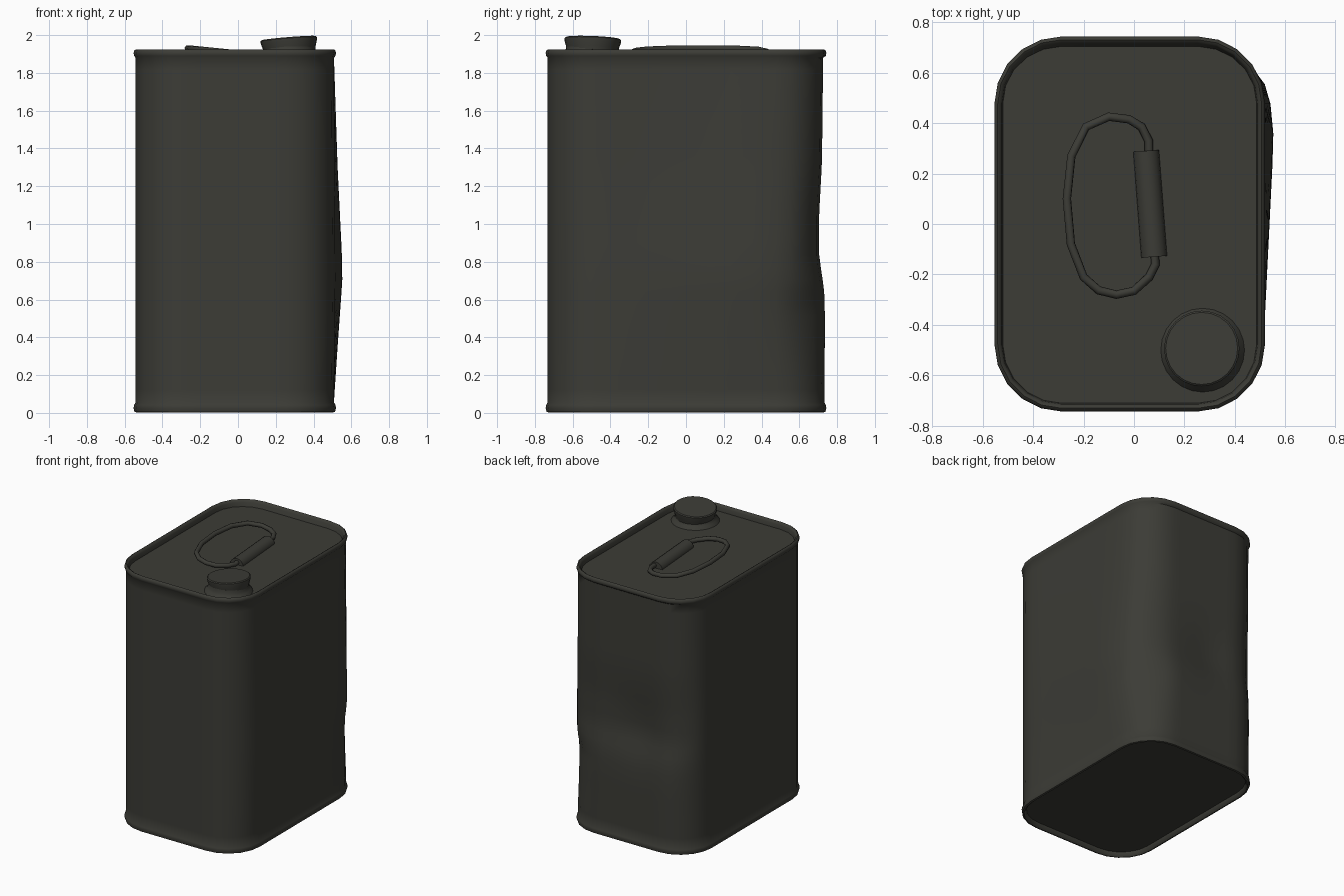
import bpy, bmesh, math
from mathutils import Vector, Matrix

if "Cube" in bpy.data.objects:
    bpy.data.objects.remove(bpy.data.objects["Cube"])

paint = bpy.data.materials.new("dark_olive_grey")
paint.diffuse_color = (0.045, 0.045, 0.037, 1)
paint.use_nodes = True
paint.node_tree.nodes["Principled BSDF"].inputs["Base Color"].default_value = paint.diffuse_color


def finish(obj, angle=40):
    obj.data.materials.append(paint)
    bpy.ops.object.select_all(action='DESELECT')
    obj.select_set(True)
    bpy.context.view_layer.objects.active = obj
    bpy.ops.object.shade_smooth_by_angle(angle=math.radians(angle))


def mesh_object(name, bm):
    bmesh.ops.recalc_face_normals(bm, faces=bm.faces)
    me = bpy.data.meshes.new(name)
    bm.to_mesh(me)
    bm.free()
    obj = bpy.data.objects.new(name, me)
    bpy.context.collection.objects.link(obj)
    return obj


def loft(name, rings, matrix=Matrix()):
    # skin a stack of equal rings and close both ends
    bm = bmesh.new()
    vs = [[bm.verts.new(matrix @ Vector(p)) for p in r] for r in rings]
    n = len(vs[0])
    for a, b in zip(vs, vs[1:]):
        for i in range(n):
            bm.faces.new((a[i], a[(i + 1) % n], b[(i + 1) % n], b[i]))
    bm.faces.new(vs[0][::-1])
    bm.faces.new(vs[-1])
    return mesh_object(name, bm)


# rounded rectangle outline with subdivided sides
CX, HX, HY, R, SEG, SIDE = -0.017, 0.525, 0.732, 0.255, 5, 8


def outline(off):
    pts = []
    for k, (sx, sy) in enumerate([(1, 1), (-1, 1), (-1, -1), (1, -1)]):
        for j in range(SEG + 1):
            a = (k + j / SEG) * math.pi / 2
            pts.append((CX + sx * (HX - R) + (R + off) * math.cos(a),
                        sy * (HY - R) + (R + off) * math.sin(a)))
    out = []
    for i, p in enumerate(pts):
        q = pts[(i + 1) % len(pts)]
        steps = SIDE if i % (SEG + 1) == SEG else 1
        out += [(p[0] + (q[0] - p[0]) * s / steps,
                 p[1] + (q[1] - p[1]) * s / steps) for s in range(steps)]
    return out


def interp(table, t):
    for (a, u), (b, v) in zip(table, table[1:]):
        if a <= t <= b:
            return u + (v - u) * (t - a) / (b - a)
    return 0


# bulge on the right side, dent in the back and a pinched back corner
BULGE = [(0.06, 0), (0.35, 0.02), (0.7, 0.046), (0.85, 0.043), (1.3, 0.02), (1.88, 0)]
DENT = [(0.06, 0), (0.5, -0.004), (0.65, 0), (0.83, 0.026), (1.05, 0.027), (1.33, 0.012), (1.88, 0.006)]
BULGE_Y = [(-0.72, 0), (-0.4, 0.2), (0.34, 1), (0.6, 0.45), (0.74, 0)]
PINCH = [(0.1, 0), (0.3, 0.012), (0.57, 0.026), (0.68, 0.008), (0.9, 0.0)]


def battered(x, y, z):
    if x > 0.25 and y > 0.5:
        p = interp(PINCH, z) * min(1, (x - 0.25) / 0.12) * min(1, (y - 0.5) / 0.1)
        x, y = x - 0.7 * p, y - 0.7 * p
    if x > 0.3:
        x += interp(BULGE, z) * interp(BULGE_Y, y) * min(1, (x - 0.3) / 0.15)
    if y > 0.55:
        deep = 0.022 * math.exp(-((x + 0.1) / 0.2) ** 2 - ((z - 0.85) / 0.22) ** 2)
        y -= (interp(DENT, z) + deep) * min(1, (y - 0.55) / 0.15)
    return x, y, z


# can body with rolled rims, recessed lid and base
profile = [(-0.022, 0.035), (-0.018, 0.012), (-0.006, 0.002), (0.006, 0.006), (0.011, 0.025),
           (0.008, 0.042), (0.0, 0.056)]
profile += [(0, 0.056 + (1.88 - 0.056) * i / 28) for i in range(1, 29)]
profile += [(0.008, 1.89), (0.011, 1.905), (0.007, 1.919), (-0.002, 1.925),
            (-0.012, 1.919), (-0.018, 1.907), (-0.022, 1.878)]
finish(loft("can_body", [[battered(x, y, z) for x, y in outline(o)] for o, z in profile]), 50)


def turned(name, prof, matrix, n=24):
    rings = [[(r * math.cos(2 * math.pi * i / n), r * math.sin(2 * math.pi * i / n), z)
              for i in range(n)] for r, z in prof]
    finish(loft(name, rings, matrix))


# flared spout neck and tilted screw cap
tilt = Matrix.Rotation(-0.08, 4, 'Y') @ Matrix.Rotation(-0.04, 4, 'X')
turned("spout_neck", [(0.17, 1.87), (0.165, 1.88), (0.148, 1.897), (0.138, 1.915), (0.135, 1.94)],
       Matrix.Translation((0.272, -0.5, 0)))
turned("screw_cap", [(0.136, -0.07), (0.14, -0.05), (0.149, -0.02), (0.150, -0.006), (0.143, 0.0)],
       Matrix.Translation((0.268, -0.493, 1.984)) @ tilt)

# wire carrying loop lying on the lid
path = [(0.06, 0.26), (0.058, 0.33), (0.03, 0.385), (-0.02, 0.415), (-0.1, 0.425), (-0.19, 0.385),
        (-0.248, 0.27), (-0.266, 0.1), (-0.25, -0.08), (-0.2, -0.21), (-0.14, -0.263),
        (-0.07, -0.28), (0.0, -0.265), (0.06, -0.21), (0.085, -0.16), (0.08, -0.1)]
cu = bpy.data.curves.new("handle_loop", 'CURVE')
cu.dimensions = '3D'
cu.bevel_depth = 0.017
cu.bevel_resolution = 2
cu.use_fill_caps = True
sp = cu.splines.new('POLY')
sp.points.add(len(path) - 1)
for p, (x, y) in zip(sp.points, path):
    p.co = (x, y, 1.903 - 0.1 * x, 1)
tmp = bpy.data.objects.new("handle_curve", cu)
bpy.context.collection.objects.link(tmp)
bpy.context.view_layer.update()
me = bpy.data.meshes.new_from_object(tmp.evaluated_get(bpy.context.evaluated_depsgraph_get()))
bpy.data.objects.remove(tmp)
loop = bpy.data.objects.new("handle_loop", me)
bpy.context.collection.objects.link(loop)
me.materials.clear()
finish(loop, 60)

# sleeve that holds the loop to the lid
a, b = Vector((0.048, 0.29, 1.873)), Vector((0.08, -0.13, 1.873))
aim = (b - a).to_track_quat('Z', 'Y').to_matrix().to_4x4()
turned("handle_sleeve", [(0.052, 0), (0.052, (b - a).length)], Matrix.Translation(a) @ aim, 16)
